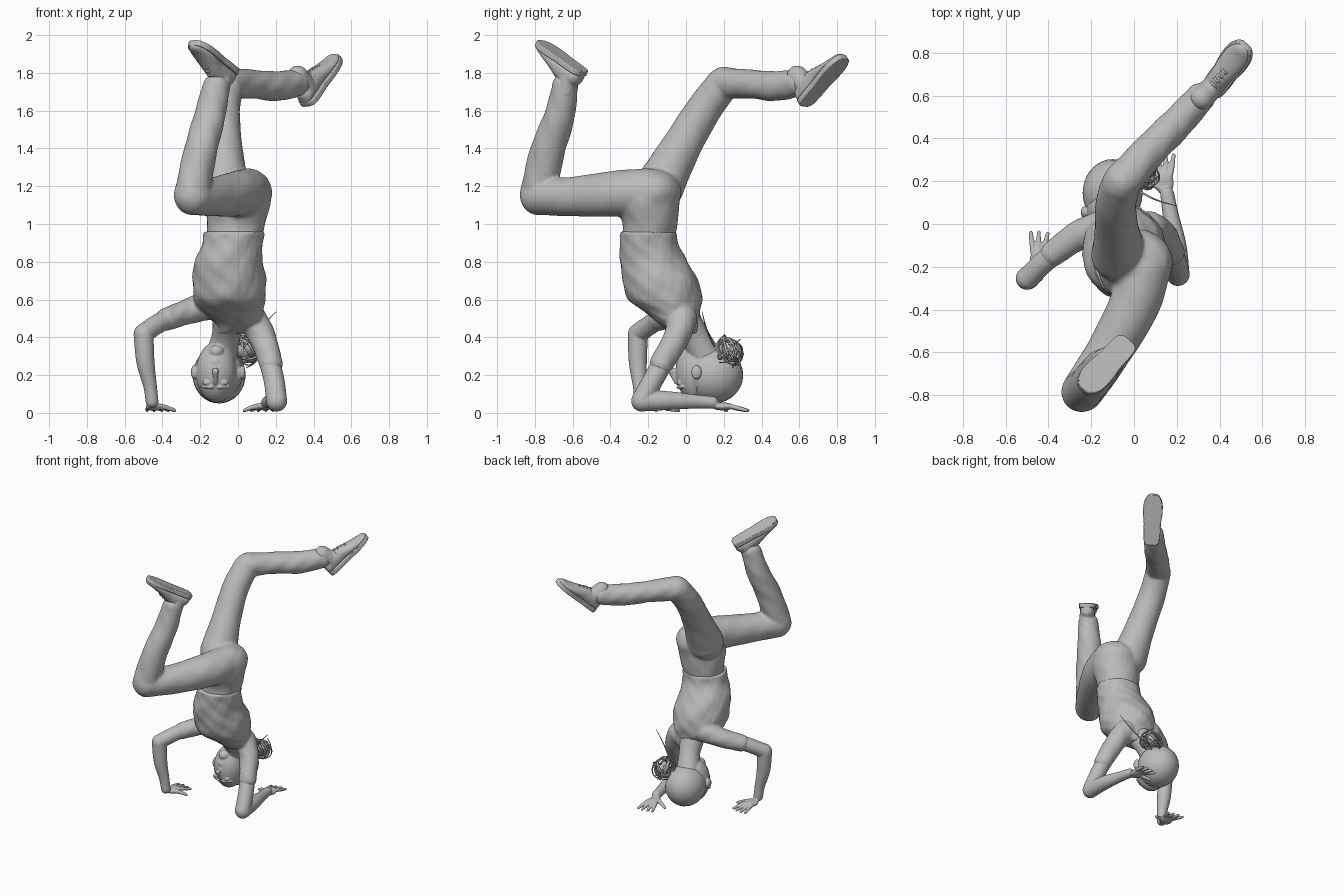
import bpy, bmesh, math, random
from mathutils import Vector, Matrix

random.seed(4)
if "Cube" in bpy.data.objects:
    bpy.data.objects.remove(bpy.data.objects["Cube"])

grey = bpy.data.materials.new("plain_grey")
grey.use_nodes = True
grey.diffuse_color = (0.5, 0.5, 0.5, 1)
grey.node_tree.nodes["Principled BSDF"].inputs["Base Color"].default_value = (0.5, 0.5, 0.5, 1)
SIDES = 28


def finish(bm, name, voxel=0, smooth=4):
    """Turn a bmesh into an object, optionally fusing its parts."""
    bmesh.ops.recalc_face_normals(bm, faces=bm.faces)
    mesh = bpy.data.meshes.new(name)
    bm.to_mesh(mesh)
    bm.free()
    ob = bpy.data.objects.new(name, mesh)
    bpy.context.collection.objects.link(ob)
    mesh.materials.append(grey)
    if voxel:
        fuse = ob.modifiers.new("fuse", "REMESH")
        fuse.mode, fuse.voxel_size, fuse.use_smooth_shade = "VOXEL", voxel, True
        soft = ob.modifiers.new("soften", "SMOOTH")
        soft.factor, soft.iterations = 0.5, smooth
    bpy.ops.object.select_all(action="DESELECT")
    bpy.context.view_layer.objects.active = ob
    ob.select_set(True)
    bpy.ops.object.shade_smooth_by_angle(angle=math.radians(45))
    return ob


def spline(pts, steps=6):
    """Smooth interpolation through rows of values."""
    pts = [Vector(p) for p in pts]
    out = []
    for i in range(len(pts) - 1):
        b, c = pts[i], pts[i + 1]
        a, d = pts[max(i - 1, 0)], pts[min(i + 2, len(pts) - 1)]
        for s in range(steps):
            t = s / steps
            out.append(b + (c - a) * t / 2 + (a * 2 - b * 5 + c * 4 - d) * t * t / 2
                       + (b * 3 - a - c * 3 + d) * t ** 3 / 2)
    return out + [pts[-1]]


def loft(bm, rings, fold=0.0, waves=5, twist=0.5):
    """Skin elliptical rings given as centre, half axis, half axis."""
    rows = []
    for j, (c, u, v) in enumerate(rings):
        row = []
        for i in range(SIDES):
            a = 2 * math.pi * i / SIDES
            k = 1 + fold * math.sin(waves * a + j * twist) * math.sin(j * 0.8 + a)
            row.append(bm.verts.new(c + (u * math.cos(a) + v * math.sin(a)) * k))
        rows.append(row)
    for p, q in zip(rows, rows[1:]):
        for i in range(SIDES):
            n = (i + 1) % SIDES
            bm.faces.new((p[i], p[n], q[n], q[i]))
    bm.faces.new(rows[0])
    bm.faces.new(rows[-1])


def ball(bm, centre, size, rot=None):
    m = Matrix.Translation(centre) @ (rot or Matrix()) @ Matrix.Diagonal((*size, 1))
    return bmesh.ops.create_uvsphere(bm, u_segments=28, v_segments=18, radius=1, matrix=m)["verts"]


def limb(bm, pts, fold=0.0, round_ends=True):
    """Tube through points (x, y, z, radius) with rounded ends."""
    pts = spline([Vector(p) for p in pts])
    rings, u = [], None
    for i, p in enumerate(pts):
        d = (pts[min(i + 1, len(pts) - 1)].xyz - pts[max(i - 1, 0)].xyz).normalized()
        u = d.orthogonal() if u is None else u - d * u.dot(d)
        u.normalize()
        rings.append((p.xyz, u * p.w, d.cross(u) * p.w))
    loft(bm, rings, fold, 3)
    if round_ends:
        for p in (pts[0], pts[-1]):
            ball(bm, p.xyz, (p.w, p.w, p.w))


def stack(bm, rows, fold=0.0):
    """Horizontal ellipses (x, y, z, half width, half depth)."""
    loft(bm, [(Vector(r[:3]), Vector((r[3], 0, 0)), Vector((0, r[4], 0)))
              for r in spline(rows, 5)], fold, 7, 0.25)


# Trousers: hips, folded front leg, stretched back leg
bm = bmesh.new()
stack(bm, [(-.02, -.2, .92, .145, .14), (-.01, -.19, 1, .155, .145), (0, -.2, 1.1, .17, .165),
           (.015, -.18, 1.18, .165, .155), (.02, -.18, 1.25, .13, .12), (.02, -.18, 1.29, .05, .05)], .015)
limb(bm, [(.05, -.2, 1.17, .125), (0, -.38, 1.16, .12), (-.12, -.6, 1.145, .105), (-.24, -.78, 1.145, .098)], .02)
limb(bm, [(-.245, -.785, 1.15, .095), (-.2, -.735, 1.38, .09), (-.15, -.67, 1.57, .082), (-.115, -.64, 1.73, .07)], .05)
limb(bm, [(-.07, -.14, 1.2, .13), (-.08, -.03, 1.4, .105), (-.085, .09, 1.6, .095), (-.06, .19, 1.735, .09)], .02)
limb(bm, [(-.055, .2, 1.745, .087), (.08, .35, 1.74, .078), (.2, .47, 1.73, .078), (.31, .59, 1.745, .07)], .05)
finish(bm, "trousers", .01)

# Shirt with sleeves
bm = bmesh.new()
stack(bm, [(-.04, 0, .42, .08, .07), (0, -.04, .47, .12, .1), (-.03, -.07, .53, .16, .145),
           (-.045, -.11, .6, .19, .195), (-.045, -.135, .7, .195, .2), (-.05, -.17, .8, .18, .18),
           (-.03, -.195, .89, .162, .155), (-.02, -.2, .96, .16, .152)], .03)
limb(bm, [(-.16, -.02, .57, .08), (-.27, -.06, .535, .068), (-.38, -.14, .495, .06)], .04)
limb(bm, [(.07, -.02, .5, .08), (.13, -.05, .4, .07), (.175, -.13, .26, .062)], .04)
finish(bm, "shirt", .009)

# Skin: neck, head, arms and hands
bm = bmesh.new()
limb(bm, [(-.05, .0, .48, .085), (-.065, .05, .4, .075), (-.09, .1, .3, .085)])
ball(bm, (-.1, .145, .2), (.135, .15, .145))
ball(bm, (-.115, .06, .215), (.108, .115, .16))
ball(bm, (-.115, -.005, .325), (.04, .04, .035))                       # chin
limb(bm, [(-.12, -.05, .16, .011), (-.12, -.07, .2, .014), (-.12, -.075, .22, .019)])  # nose
for side in (-1, 1):
    ball(bm, (-.12 + side * .045, -.035, .16), (.024, .014, .013))     # eyes
    limb(bm, [(-.12 + side * .02, -.043, .135, .008), (-.12 + side * .075, -.018, .138, .006)])  # brows
    ball(bm, (-.105 + side * .128, .055, .215), (.016, .028, .038))    # ears
for z in (.26, .273):
    limb(bm, [(-.15, -.034, z, .006), (-.12, -.044, z, .01), (-.09, -.034, z, .006)])  # lips
limb(bm, [(-.25, -.05, .54, .055), (-.4, -.16, .485, .052), (-.5, -.255, .42, .052)])
limb(bm, [(-.5, -.255, .415, .053), (-.49, -.255, .27, .048), (-.465, -.245, .14, .036), (-.455, -.24, .06, .034)])
limb(bm, [(.13, -.06, .38, .055), (.185, -.16, .2, .055), (.205, -.235, .065, .055)])
limb(bm, [(.205, -.235, .062, .055), (.195, -.1, .065, .05), (.17, .05, .06, .037), (.155, .14, .055, .033)])


def hand(wrist, heading, thumb_side, spread=.32, reach=.15):
    """Flat palm with four fanned fingers and a thumb."""
    w = Vector(wrist)
    rot = Matrix.Rotation(heading, 4, "Z")
    at = lambda x, y, z: w + (rot @ Vector((x * thumb_side, y, z)))
    ball(bm, at(0, .045, -.018), (.045, .06, .021), rot)
    for i in range(4):
        a = (i - 1.5) * spread
        l = reach - abs(i - 1.4) * .012
        base, tip = at((i - 1.5) * .022, .075, -.015), at(math.sin(a) * l * .6 + (i - 1.5) * .014, .075 + l * .7, -w.z + .013)
        limb(bm, [(*base, .013), (*base.lerp(tip, .5), .0125), (*tip, .009)])
    limb(bm, [(*at(.015, .02, -.015), .018), (*at(.06, .05, -.022), .014), (*at(.105, .075, -w.z + .013), .01)])


hand((-.45, -.215, .05), -.15, 1)
hand((.145, .15, .052), .1, -1)
finish(bm, "skin", .0055, 3)

# Hair cap with combed ridges, open on the face
bm = bmesh.new()
verts = ball(bm, (0, 0, 0), (1, 1, 1), Matrix.Rotation(math.pi / 2, 4, "Y"))
for v in verts:
    k = 1 + .012 * math.sin(14 * math.atan2(v.co.z, v.co.y))
    v.co = Vector((-.1 + v.co.x * .14 * k, .145 + v.co.y * .158 * k, .2 + v.co.z * .15 * k))
cut = Vector((0, 1, -.2))
bmesh.ops.bisect_plane(bm, geom=bm.verts[:] + bm.edges[:] + bm.faces[:], plane_co=(0, .06, .15),
                       plane_no=cut, clear_inner=True)
finish(bm, "hair_cap")

# Messy bun of curled strands and one long stray lock
bm = bmesh.new()
bun = Vector((.035, .225, .33))
ball(bm, bun, (.045, .055, .045))
SIDES = 8
for i in range(22):
    axis = Vector([random.uniform(-1, 1) for _ in range(3)]).normalized()
    u = axis.orthogonal().normalized()
    v = axis.cross(u)
    size = random.uniform(.045, .075)
    start = random.uniform(0, math.tau)
    path = []
    for s in range(5):
        a = start + s * .8
        p = bun + (u * math.cos(a) + v * math.sin(a) * 1.15) * size * (.85 + .09 * s)
        path.append((*p, .008 - s * .0014))
    limb(bm, path, 0, False)
limb(bm, [(.03, .15, .35, .005), (.11, .11, .44, .004), (.2, .085, .535, .0015)], 0, False)
finish(bm, "hair_bun")
SIDES = 28


def shoe(name, heel, toe, shin):
    """Shoe built along its sole line; the sole looks away from the shin."""
    heel, f = Vector(heel), Vector(toe) - Vector(heel)
    length = f.length
    f.normalize()
    n = Vector(shin) - f * f.dot(Vector(shin))
    n.normalize()
    side = n.cross(f)
    place = lambda t, h: heel + f * t * length - n * h
    profile = spline([(.0, .02, .07), (.06, .045, .095), (.25, .052, .12), (.42, .052, .11),
                      (.62, .06, .08), (.82, .058, .055), (.95, .038, .045), (1, .015, .03)], 4)
    # Upper and ankle collar
    bm = bmesh.new()
    loft(bm, [(place(t, h / 2 + .006), side * w, n * (h / 2)) for t, w, h in profile])
    limb(bm, [(*place(.2, .06), .052), (*place(.2, .11), .055), (*place(.18, .16), .056)])
    finish(bm, name + "_upper", .007, 3)
    # Flat sole
    bm = bmesh.new()
    rim = [(t, w) for t, w, h in profile]
    outline = [place(t, 0) + side * (w + .008) for t, w in rim] + [place(t, 0) - side * (w + .008) for t, w in reversed(rim)]
    face = bm.faces.new([bm.verts.new(p) for p in outline])
    top = bmesh.ops.extrude_face_region(bm, geom=[face])["geom"]
    bmesh.ops.translate(bm, verts=[g for g in top if isinstance(g, bmesh.types.BMVert)], vec=-n * .032)
    ob = finish(bm, name + "_sole")
    bev = ob.modifiers.new("round", "BEVEL")
    bev.width, bev.segments, bev.limit_method = .006, 2, "ANGLE"
    # Laces
    bm = bmesh.new()
    for t, h in ((.36, .121), (.43, .113), (.5, .102), (.57, .092)):
        for s in (-1, 1):
            ends = [place(t, h - .02) + side * .035 * s, place(t + .025, h) , place(t + .05, h - .03) - side * .035 * s]
            limb(bm, [(*p, .005) for p in ends])
    finish(bm, name + "_laces")


shoe("front_shoe", (-.02, -.54, 1.81), (-.235, -.77, 1.975), (.24, .34, .91))
shoe("back_shoe", (.365, .625, 1.62), (.53, .845, 1.875), (.66, .75, -.05))
